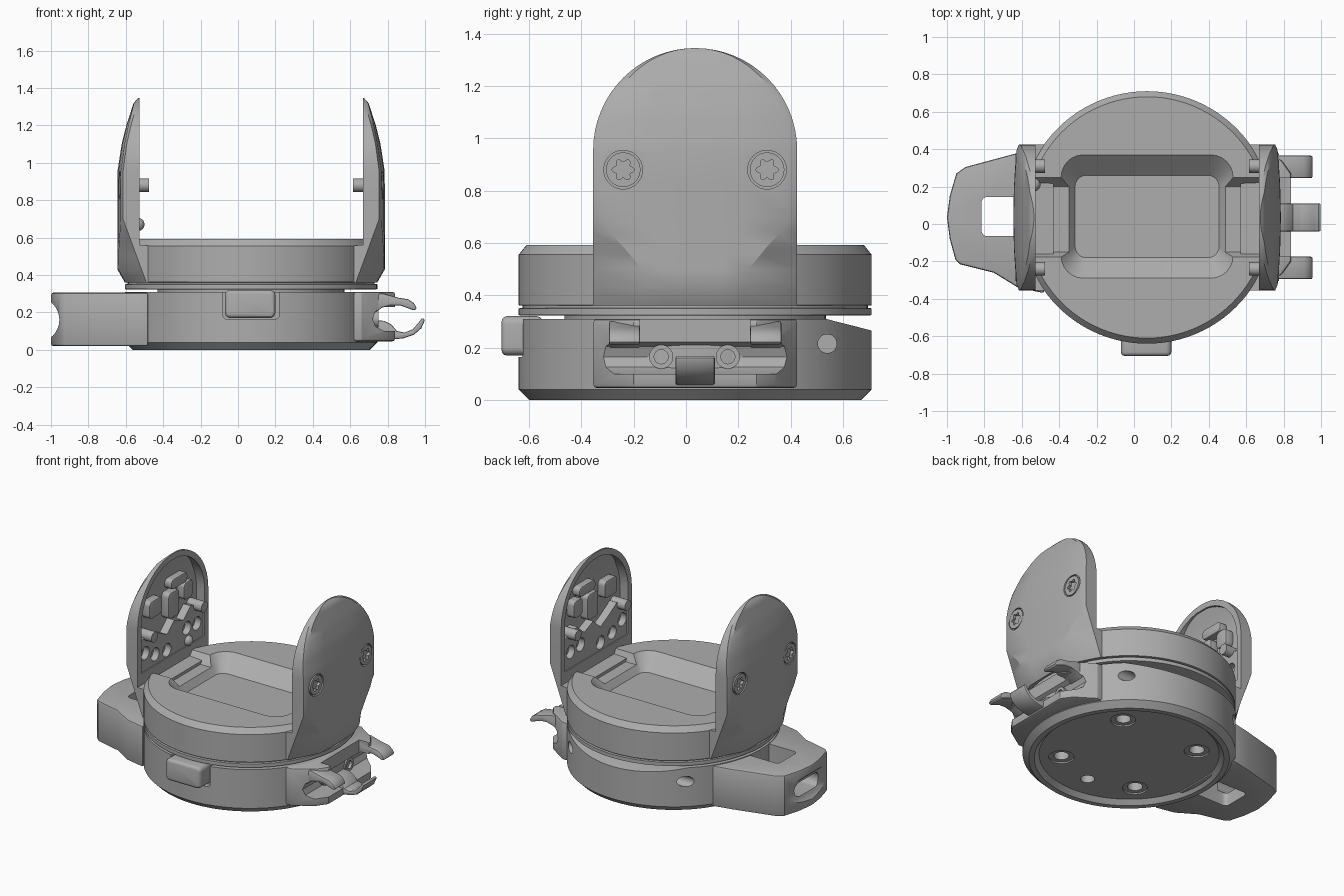
import bpy, bmesh
from math import sin, cos, pi, sqrt, radians

if "Cube" in bpy.data.objects:
    bpy.data.objects.remove(bpy.data.objects["Cube"], do_unlink=True)

CX, CY, R = 0.07, 0.035, 0.675      # turntable axis and radius
ARM_HW, ARM_Z = 0.39, 0.955         # arm half width, height of its round top

grey = bpy.data.materials.new("warm_grey")
grey.use_nodes = True
grey.diffuse_color = (0.42, 0.42, 0.42, 1)
grey.node_tree.nodes["Principled BSDF"].inputs["Base Color"].default_value = (0.42, 0.42, 0.42, 1)


def loft(name, rings):
    """Skin a stack of equal rings and cap both ends."""
    bm = bmesh.new()
    loops = [[bm.verts.new(p) for p in ring] for ring in rings]
    n = len(loops[0])
    for a, b in zip(loops, loops[1:]):
        for i in range(n):
            j = (i + 1) % n
            bm.faces.new((a[i], a[j], b[j], b[i]))
    bm.faces.new(loops[0])
    bm.faces.new(loops[-1])
    bmesh.ops.recalc_face_normals(bm, faces=bm.faces)
    me = bpy.data.meshes.new(name)
    bm.to_mesh(me)
    bm.free()
    me.materials.append(grey)
    ob = bpy.data.objects.new(name, me)
    bpy.context.collection.objects.link(ob)
    return ob


def prism(name, pts, axis, lo, hi):
    place = {"x": lambda a, b, h: (h, a, b), "y": lambda a, b, h: (a, h, b),
             "z": lambda a, b, h: (a, b, h)}[axis]
    return loft(name, [[place(a, b, h) for a, b in pts] for h in (lo, hi)])


def circle(a, b, r, n=32):
    return [(a + r * cos(2 * pi * i / n), b + r * sin(2 * pi * i / n)) for i in range(n)]


def box(a0, a1, b0, b1):
    return [(a0, b0), (a1, b0), (a1, b1), (a0, b1)]


def rounded(a, b, ha, hb, r, n=6):
    pts = []
    for k, (sa, sb) in enumerate(((1, 1), (-1, 1), (-1, -1), (1, -1))):
        for i in range(n + 1):
            t = pi / 2 * (k + i / n)
            pts.append((a + sa * (ha - r) + r * cos(t), b + sb * (hb - r) + r * sin(t)))
    return pts


def apply(ob, mod):
    with bpy.context.temp_override(object=ob, active_object=ob):
        bpy.ops.object.modifier_apply(modifier=mod.name)


def cut(ob, cutter):
    mod = ob.modifiers.new("cut", "BOOLEAN")
    mod.operation, mod.solver, mod.object = "DIFFERENCE", "EXACT", cutter
    apply(ob, mod)
    bpy.data.objects.remove(cutter, do_unlink=True)


def bevel(ob, width, segments=3):
    mod = ob.modifiers.new("bevel", "BEVEL")
    mod.width, mod.segments, mod.limit_method, mod.angle_limit = width, segments, "ANGLE", radians(40)
    apply(ob, mod)


def revolve(name, profile):
    return loft(name, [[(x, y, z) for x, y in circle(CX, CY, r, 96)] for r, z in profile])


def lerp(table, z):
    for (z0, v0), (z1, v1) in zip(table, table[1:]):
        if z <= z1:
            return v0 + (v1 - v0) * max(0, z - z0) / (z1 - z0)
    return table[-1][1]


# Base ring with recessed underside
base = revolve("base", [(0.57, 0.03), (0.60, 0.0), (0.635, 0.0), (R, 0.04), (R, 0.31)])
cut(base, prism("slope_cutter", [(0.53, 0.311), (0.75, 0.255), (0.75, 0.4), (0.53, 0.4)], "x", -1, 1))
for k in range(4):
    t = pi / 4 + k * pi / 2
    x, y = CX + 0.43 * cos(t), CY + 0.43 * sin(t)
    cut(base, prism("lip_cutter", circle(x, y, 0.08), "z", -0.1, 0.04))
    cut(base, prism("hole_cutter", circle(x, y, 0.048), "z", -0.1, 0.12))
cut(base, prism("hole_cutter", circle(CX, CY - 0.41, 0.045), "z", -0.1, 0.12))
for s in (-1, 1):
    cut(base, prism("side_hole_cutter", circle(0.54, 0.215, 0.036), "x", CX + s * 0.34, CX + s * 0.8))
cut(base, prism("button_cutter", rounded(CX, 0.26, 0.15, 0.095, 0.02), "y", -0.8, -0.59))

button = prism("button", rounded(CX - 0.005, 0.245, 0.135, 0.075, 0.03), "y", -0.705, -0.55)
bevel(button, 0.02)
revolve("pivot_core", [(0.5, 0.25), (0.5, 0.34)])

# Rotating upper body with sloped pocket and side channel
body = revolve("upper_body", [(R - 0.01, 0.322), (R, 0.325), (R, 0.35), (0.66, 0.352), (0.66, 0.36),
                              (R, 0.362), (R, 0.555), (0.645, 0.592)])
cut(body, loft("pocket_cutter", [[(x, y, z) for x, y in rounded(CX, 0.04, hx, hy, r)]
    for z, hx, hy, r in ((0.49, 0.385, 0.22, 0.06), (0.592, 0.46, 0.33, 0.12), (0.65, 0.46, 0.33, 0.12))]))
cut(body, prism("channel_cutter", [(-0.18, 0.6), (-0.15, 0.535), (0.2, 0.535), (0.255, 0.6)],
                "x", CX - 0.6, CX + 0.6))

# Arm shape: distance from the axis and widths by height
OUTER = [(0.36, 0.675), (0.43, 0.715), (0.95, 0.715), (1.1, 0.692), (1.2, 0.667), (1.32, 0.628), (1.345, 0.605)]
SIDE = [(0.36, 0.56), (0.70, 0.685), (0.95, 0.685), (1.1, 0.665), (1.2, 0.642), (1.32, 0.608), (1.345, 0.6)]
FACE = [(0.36, 0.18), (0.50, 0.205), (0.58, 0.27), (0.64, 0.325), (0.70, 0.36)]


def half_width(z, r=ARM_HW):
    return r if z <= ARM_Z else sqrt(max(r * r - (z - ARM_Z) ** 2, 1e-5))


def arm_ring(s, z):
    hw, d = half_width(z), lerp(OUTER, z)
    fw = min(lerp(FACE, z), hw * 0.92)
    inner = 0.5 if z < 0.56 else 0.597
    bulge = lambda w: d - 0.02 * (w / ARM_HW) ** 2
    half = [(inner, hw), (max(lerp(SIDE, z), inner + 0.002), hw), (bulge(fw), fw), (bulge(fw / 2), fw / 2)]
    ring = half + [(d, 0)] + [(a, -w) for a, w in reversed(half)]
    return [(CX + s * a, CY + w, z) for a, w in ring]


for s, side in ((1, "left"), (-1, "right")):
    X = lambda d: CX + s * d
    heights = [0.36, 0.43, 0.50, 0.555, 0.56, 0.58, 0.64, 0.70, 0.82]
    heights += [ARM_Z + ARM_HW * sin(pi / 2 * i / 16) for i in range(17)]
    arm = loft(side + "_arm", [arm_ring(s, z) for z in heights])

    # Hollow on the inside of the arm
    rings = []
    for z in [0.64] + [ARM_Z + 0.35 * sin(pi / 2 * i / 12) for i in range(12)]:
        w, d = half_width(z, 0.35), min(0.66, lerp(OUTER, z) - 0.025)
        rings.append([(X(a), CY + b, z) for a, b in ((0.57, -w), (d, -w), (d, w), (0.57, w))])
    cut(arm, loft("hollow_cutter", rings))

    # Lower inner plate with paired holes, and raised catches above it
    plate = prism(side + "_inner_plate", [(-0.31, 0.63), (0.38, 0.63), (0.38, 0.86), (0.24, 0.9), (0.16, 0.83),
                  (0.06, 0.87), (-0.02, 0.8), (-0.1, 0.84), (-0.2, 0.9), (-0.31, 0.86)], "x", X(0.605), X(0.67))
    for y, z in ((-0.26, 0.76), (-0.15, 0.71), (-0.02, 0.69), (0.2, 0.76), (0.31, 0.75)):
        cut(plate, prism("plate_hole_cutter", circle(y, z, 0.045), "x", X(0.55), X(0.65)))
    for y, z, hy, hz in ((-0.14, 1.03, 0.07, 0.06), (0.06, 0.98, 0.06, 0.09), (0.12, 1.12, 0.09, 0.035),
                         (0.22, 1.02, 0.05, 0.06)):
        bevel(prism(side + "_catch", rounded(y, z, hy, hz, 0.03), "x", X(0.605), X(0.67)), 0.008, 2)

    # Screws with star sockets, their pegs showing inside
    for y in (CY - 0.275, CY + 0.275):
        cut(arm, prism("counterbore_cutter", circle(y, 0.88, 0.074), "x", X(0.685), X(0.8)))
        screw = prism(side + "_screw", circle(y, 0.88, 0.066), "x", X(0.66), X(0.704))
        star = [(y + (0.036 + 0.007 * cos(6 * t)) * cos(t), 0.88 + (0.036 + 0.007 * cos(6 * t)) * sin(t))
                for t in [2 * pi * i / 48 for i in range(48)]]
        cut(screw, prism("star_cutter", star, "x", X(0.685), X(0.8)))
        prism(side + "_peg", circle(y, 0.88, 0.036), "x", X(0.546), X(0.68))

bpy.ops.mesh.primitive_uv_sphere_add(radius=0.035, location=(-0.535, 0.21, 0.67), segments=24, ring_count=12)
ball = bpy.context.object
ball.name = "detent_ball"
ball.data.materials.append(grey)

# Loop handle on the right side
handle = prism("handle", [(-0.48, 0.41), (-0.62, 0.38), (-0.9, 0.305), (-0.95, 0.27), (-0.985, 0.15), (-1.0, 0.035),
    (-0.985, -0.08), (-0.955, -0.19), (-0.93, -0.215), (-0.75, -0.26), (-0.62, -0.34), (-0.48, -0.37)],
    "z", 0.02, 0.305)
bevel(handle, 0.012, 2)
cut(handle, prism("loop_cutter", rounded(-0.68, 0.04, 0.135, 0.105, 0.03), "z", -0.1, 0.5))
cut(handle, prism("grip_cutter", circle(-1.075, 0.16, 0.12), "y", -0.6, 0.6))
cut(handle, prism("slot_cutter", rounded(0.04, 0.16, 0.13, 0.05, 0.045), "x", -1.2, -0.75))

# Clip on the left side: hollowed block, two upper hooks, one lower hook
clip = prism("clip_block", [(0.5, -0.355), (0.66, -0.355), (0.79, -0.27), (0.84, -0.2), (0.84, 0.27),
                            (0.79, 0.34), (0.66, 0.425), (0.5, 0.425)], "z", 0.045, 0.31)
bevel(clip, 0.015, 2)
cut(clip, prism("clip_hollow_cutter", [(0.72, 0.165), (0.735, 0.125), (0.78, 0.1), (0.95, 0.1), (0.95, 0.23),
                                       (0.78, 0.23), (0.735, 0.205)], "y", -0.6, 0.6))
cut(clip, prism("clip_top_cutter", rounded(CY, 0.27, 0.21, 0.12, 0.06), "x", 0.765, 1.0))
for y in (-0.095, 0.16):
    boss = prism("clip_boss", circle(y, 0.165, 0.046), "x", 0.68, 0.75)
    cut(boss, prism("boss_hole_cutter", circle(y, 0.165, 0.027), "x", 0.73, 0.8))

upper = [(0.6, 0.305), (0.78, 0.3), (0.86, 0.278), (0.91, 0.27), (0.94, 0.25), (0.957, 0.22), (0.94, 0.21),
         (0.91, 0.222), (0.87, 0.236), (0.82, 0.238), (0.77, 0.225), (0.735, 0.2), (0.6, 0.18)]
for y in (-0.235, 0.305):
    bevel(prism("upper_hook", upper, "y", y - 0.06, y + 0.06), 0.008, 2)
lower = [(0.6, 0.05), (0.8, 0.055), (0.88, 0.06), (0.94, 0.08), (0.98, 0.115), (1.0, 0.16), (0.985, 0.172),
         (0.965, 0.145), (0.935, 0.11), (0.89, 0.092), (0.85, 0.1), (0.82, 0.135), (0.78, 0.155), (0.6, 0.16)]
bevel(prism("lower_hook", lower, "y", CY - 0.075, CY + 0.075), 0.008, 2)

# Smooth round surfaces, keep edges crisp
bpy.ops.object.select_all(action="DESELECT")
for ob in bpy.context.scene.objects:
    if ob.type == "MESH" and grey.name in ob.data.materials:
        ob.select_set(True)
        bpy.context.view_layer.objects.active = ob
bpy.ops.object.shade_smooth_by_angle(angle=radians(30))
